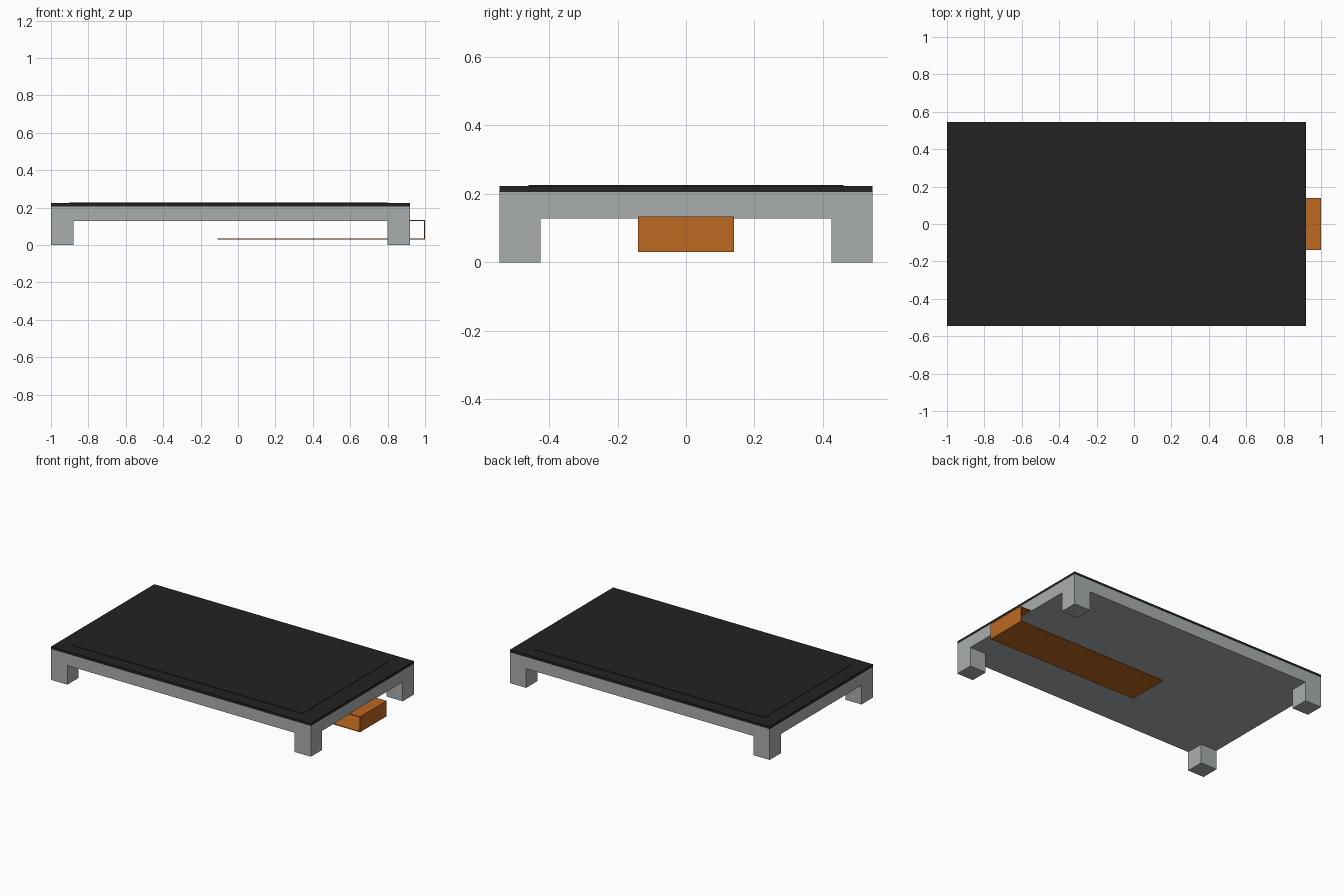
import bpy, bmesh
from mathutils import Vector

cube = bpy.data.objects.get("Cube")
if cube:
    bpy.data.objects.remove(cube, do_unlink=True)


def material(name, rgb):
    m = bpy.data.materials.new(name)
    m.use_nodes = True
    m.diffuse_color = (*rgb, 1)
    m.node_tree.nodes["Principled BSDF"].inputs["Base Color"].default_value = (*rgb, 1)
    return m


GREY = material("light grey metal", (0.40, 0.42, 0.43))
BLACK = material("black glass", (0.016, 0.016, 0.016))
ORANGE = material("orange film", (0.51, 0.138, 0.0144))


def box_mesh(lo, hi):
    bm = bmesh.new()
    bmesh.ops.create_cube(bm, size=1)
    lo, hi = Vector(lo), Vector(hi)
    for v in bm.verts:
        v.co = (lo + hi) / 2 + v.co * (hi - lo)
    return bm


def finish(name, bm, mat):
    bmesh.ops.recalc_face_normals(bm, faces=bm.faces)
    me = bpy.data.meshes.new(name)
    bm.to_mesh(me)
    bm.free()
    me.materials.append(mat)
    ob = bpy.data.objects.new(name, me)
    bpy.context.collection.objects.link(ob)
    return ob


X0, X1, Y = -1.0, 0.92, 0.545
FOOT = 0.12
BOTTOM, TOP = 0.128, 0.206

# Housing: a slab cut into a 3 x 3 layout, with the corner cells pulled down as feet
bm = box_mesh((X0, -Y, BOTTOM), (X1, Y, TOP))
for co, no in (((X0 + FOOT, 0, 0), (1, 0, 0)), ((X1 - FOOT, 0, 0), (1, 0, 0)),
               ((0, FOOT - Y, 0), (0, 1, 0)), ((0, Y - FOOT, 0), (0, 1, 0))):
    bmesh.ops.bisect_plane(bm, geom=bm.verts[:] + bm.edges[:] + bm.faces[:],
                           plane_co=co, plane_no=no)
corners = []
for f in bm.faces:
    c = f.calc_center_median()
    if (f.normal.z < -0.9 and abs(c.y) > Y - FOOT
            and not X0 + FOOT < c.x < X1 - FOOT):
        corners.append(f)
for f in corners:
    new = bmesh.ops.extrude_discrete_faces(bm, faces=[f])["faces"][0]
    for v in new.verts:
        v.co.z = 0
finish("housing_with_feet", bm, GREY)

# Cover glass and the slightly raised screen area on it
finish("cover_glass", box_mesh((X0, -Y, TOP), (X1, Y, 0.223)), BLACK)
finish("screen_area", box_mesh((X0 + 0.10, -0.46, 0.222), (X1 - 0.12, 0.46, 0.226)), BLACK)

# Ribbon cable: a thin strip leaving the housing edge and folding back underneath
path = [(0.90, 0.131), (0.998, 0.131), (0.998, 0.0325), (-0.11, 0.0325)]
T = 0.0025
outer = [(0.90, 0.131 + T), (1.0, 0.131 + T), (1.0, 0.030), (-0.11, 0.030)]
inner = [(-0.11, 0.035), (0.995, 0.035), (0.995, 0.131 - T), (0.90, 0.131 - T)]
bm = bmesh.new()
side = bm.faces.new([bm.verts.new((x, -0.14, z)) for x, z in outer + inner])
ext = bmesh.ops.extrude_face_region(bm, geom=[side])["geom"]
for v in ext:
    if isinstance(v, bmesh.types.BMVert):
        v.co.y = 0.14
finish("ribbon_cable", bm, ORANGE)
